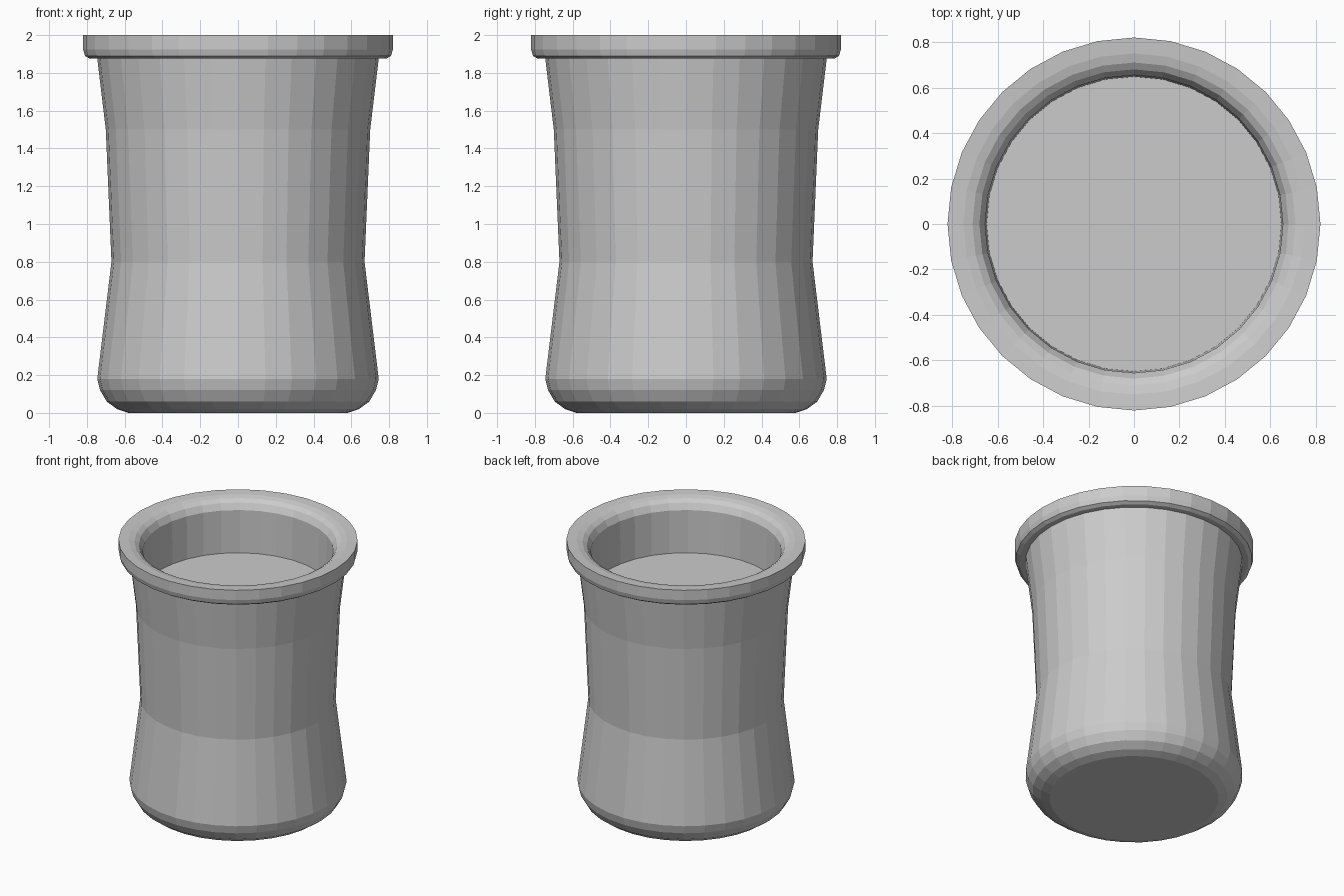
import bpy, bmesh
from math import tau
from mathutils import Vector

if "Cube" in bpy.data.objects:
    bpy.data.objects.remove(bpy.data.objects["Cube"])

SIDES = 32


def lathe(name, profile):
    """Spin an (r, z) profile that starts and ends on the axis into a closed flat-shaded solid."""
    bm = bmesh.new()
    verts = [bm.verts.new((0, -r, z)) for r, z in profile]
    edges = [bm.edges.new(pair) for pair in zip(verts, verts[1:])]
    bmesh.ops.spin(bm, geom=verts + edges, cent=Vector(), axis=(0, 0, 1),
                   angle=tau, steps=SIDES)
    bmesh.ops.remove_doubles(bm, verts=bm.verts, dist=1e-4)
    bmesh.ops.recalc_face_normals(bm, faces=bm.faces)
    bmesh.ops.dissolve_limit(bm, angle_limit=0.001, verts=bm.verts, edges=bm.edges)
    mesh = bpy.data.meshes.new(name)
    bm.to_mesh(mesh)
    bm.free()
    obj = bpy.data.objects.new(name, mesh)
    bpy.context.collection.objects.link(obj)
    return obj


# Rounded base and waisted outer wall
base_and_wall = [(0, 0), (0.58, 0), (0.64, 0.02), (0.695, 0.06), (0.73, 0.12), (0.745, 0.18),
                 (0.67, 0.8), (0.70, 1.5), (0.745, 1.875)]
# Overhanging rim with softened lower edge and a rounded inner lip
rim = [(0.785, 1.875), (0.81, 1.89), (0.82, 1.925), (0.82, 2.0),
       (0.75, 1.995), (0.71, 1.985), (0.68, 1.965), (0.655, 1.92)]
# Inner wall down to the flat floor
inside = [(0.648, 1.6), (0, 1.6)]

lathe("jar", base_and_wall + rim + inside)
